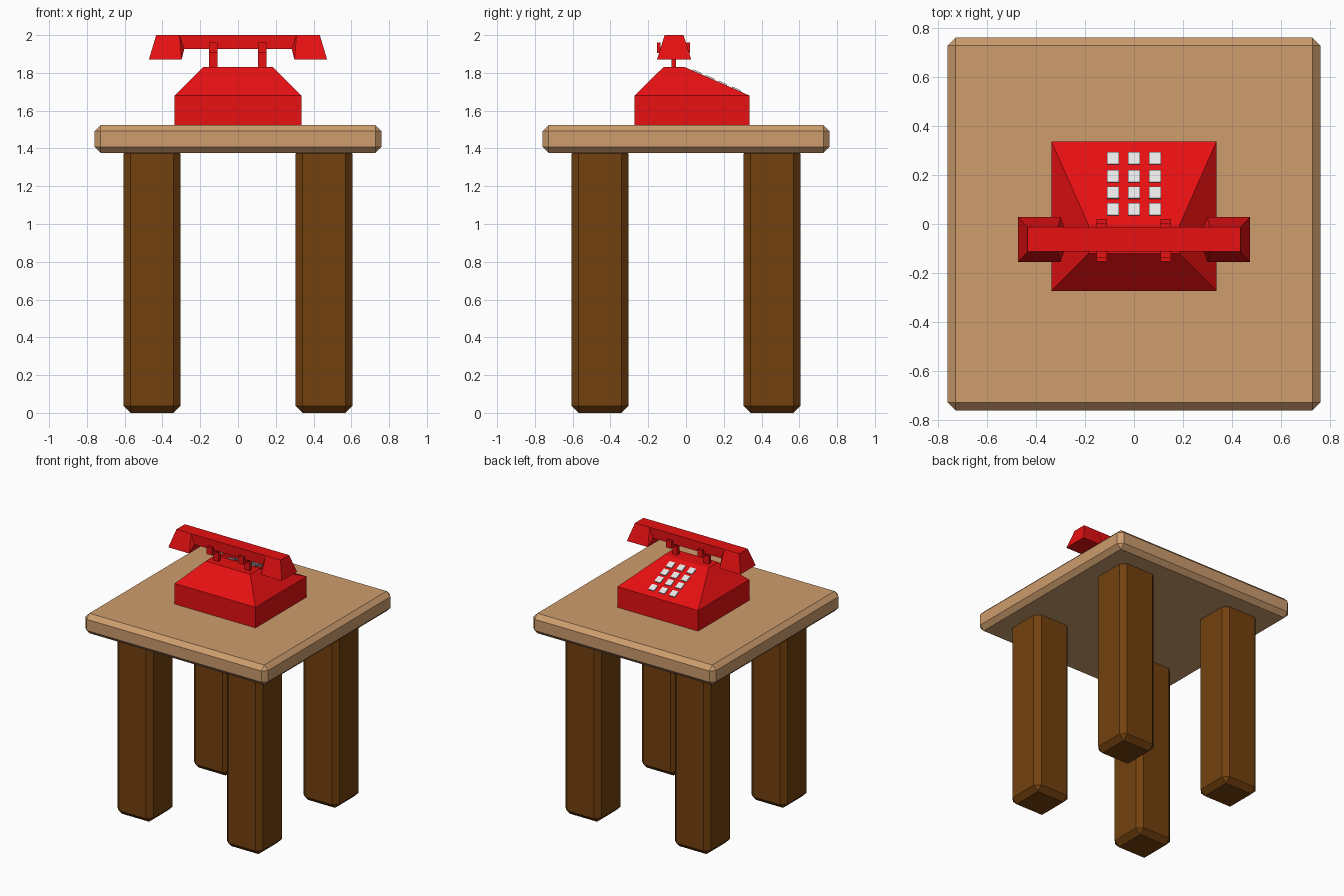
import bpy, bmesh, math
from mathutils import Matrix

if "Cube" in bpy.data.objects:
    bpy.data.objects.remove(bpy.data.objects["Cube"])


def material(name, rgb):
    m = bpy.data.materials.new(name)
    m.diffuse_color = (*rgb, 1)
    m.use_nodes = True
    m.node_tree.nodes["Principled BSDF"].inputs["Base Color"].default_value = m.diffuse_color
    return m


TAN = material("light wood", (0.61, 0.335, 0.155))
BROWN = material("dark wood", (0.17, 0.053, 0.0045))
RED = material("red plastic", (0.8, 0.005, 0.006))
WHITE = material("white keys", (0.8, 0.8, 0.8))


def finish(name, bm, mat):
    bmesh.ops.recalc_face_normals(bm, faces=bm.faces[:])
    me = bpy.data.meshes.new(name)
    bm.to_mesh(me)
    bm.free()
    me.materials.append(mat)
    ob = bpy.data.objects.new(name, me)
    bpy.context.collection.objects.link(ob)
    return ob


def add_box(bm, x, y, z, bevel=0, matrix=Matrix()):
    """Box from (min, max) ranges, with optional one-segment chamfer."""
    size = [r[1] - r[0] for r in (x, y, z)]
    mid = [(r[1] + r[0]) / 2 for r in (x, y, z)]
    mat = matrix @ Matrix.Translation(mid) @ Matrix.Diagonal((*size, 1))
    vs = bmesh.ops.create_cube(bm, size=1, matrix=mat)["verts"]
    if bevel:
        edges = list({e for v in vs for e in v.link_edges})
        bmesh.ops.bevel(bm, geom=edges, offset=bevel, segments=1,
                        affect='EDGES', profile=0.5)


# table top
bm = bmesh.new()
add_box(bm, (-.76, .76), (-.76, .76), (1.375, 1.525), .033)
finish("table_top", bm, TAN)

# four table legs
for sx, side in ((-1, "left"), (1, "right")):
    for sy, end in ((-1, "front"), (1, "back")):
        bm = bmesh.new()
        cx, cy = sx * .455, sy * .455
        add_box(bm, (cx - .15, cx + .15), (cy - .15, cy + .15), (0, 1.41), .037)
        finish(f"{end}_{side}_leg", bm, BROWN)

# phone body: stacked rectangles (half width, y min, y max, z)
bm = bmesh.new()
rings = []
for w, y0, y1, z in ((.336, -.272, .336, 1.525), (.336, -.272, .336, 1.68),
                     (.185, -.12, -.005, 1.83)):
    rings.append([bm.verts.new(p) for p in
                  ((-w, y0, z), (w, y0, z), (w, y1, z), (-w, y1, z))])
for a, b in zip(rings, rings[1:]):
    for i in range(4):
        j = (i + 1) % 4
        bm.faces.new((a[i], a[j], b[j], b[i]))
bm.faces.new(rings[0])
bm.faces.new(rings[-1])
finish("phone_body", bm, RED)

# keypad lying on the sloped back of the body
bm = bmesh.new()
drop = .15 / .341
tilt = Matrix.Rotation(-math.atan(drop), 4, 'X')
for x in (-.086, 0, .086):
    for y in (.058, .126, .193, .266):
        place = Matrix.Translation((x, y, 1.83 - (y + .005) * drop)) @ tilt
        add_box(bm, (-.024, .024), (-.026, .026), (-.006, .007), 0, place)
finish("keypad", bm, WHITE)

# cradle: stem, cross bar and two upright tips on each side
bm = bmesh.new()
for cx in (-.131, .129):
    x = (cx - .022, cx + .022)
    add_box(bm, x, (-.077, -.053), (1.82, 1.91))
    add_box(bm, x, (-.153, .021), (1.905, 1.928))
    for y in ((-.153, -.134), (.002, .021)):
        add_box(bm, x, y, (1.905, 1.96))
finish("cradle", bm, RED)

# handset: grip bar
bm = bmesh.new()
add_box(bm, (-.31, .31), (-.113, -.013), (1.926, 2.0))
finish("handset_grip", bm, RED)

# handset: flared end pieces, convex hull of a side outline (x, z, half depth)
for s, name in ((-1, "earpiece"), (1, "mouthpiece")):
    bm = bmesh.new()
    for x, z, d in ((.433, 2.0, .05), (.31, 2.0, .05), (.285, 1.926, .05),
                    (.299, 1.87, .091), (.472, 1.87, .091)):
        for sy in (-1, 1):
            bm.verts.new((s * x, -.063 + sy * d, z))
    bmesh.ops.convex_hull(bm, input=bm.verts[:])
    finish(name, bm, RED)
